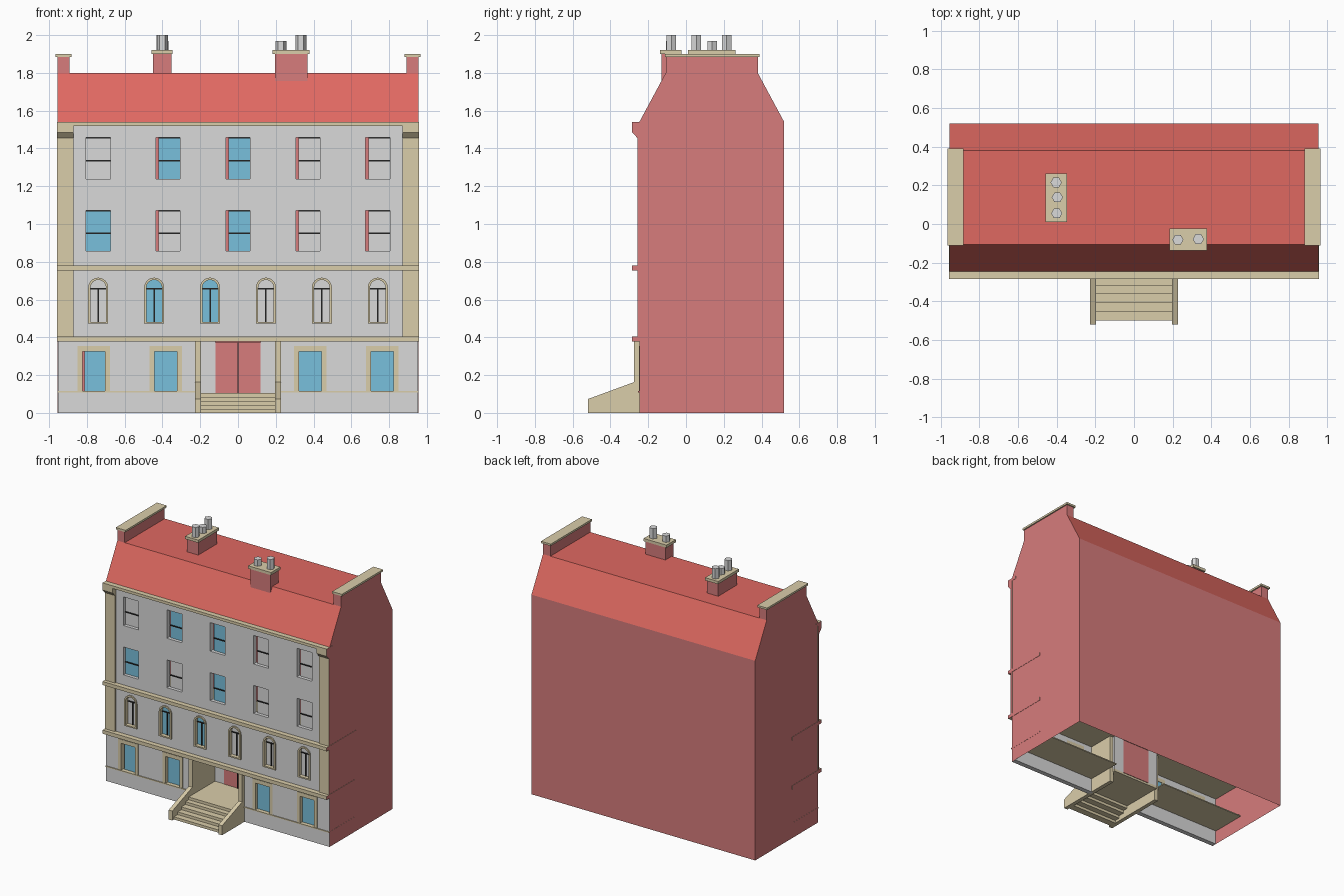
import bpy, bmesh, math
from mathutils import Vector

cube = bpy.data.objects.get("Cube")
if cube:
    bpy.data.objects.remove(cube, do_unlink=True)


def material(name, r, g, b):
    m = bpy.data.materials.new(name)
    m.use_nodes = True
    m.diffuse_color = (r, g, b, 1)
    m.node_tree.nodes["Principled BSDF"].inputs["Base Color"].default_value = (r, g, b, 1)
    return m


GREY = material("grey render", .70, .70, .70)
TAN = material("tan stone", .70, .61, .40)
PINK = material("pink brick", .68, .20, .20)
RED = material("red roof", .74, .14, .12)
BLUE = material("blue glass", .19, .53, .72)
BLACK = material("black bars", .015, .015, .015)


def finish(name, bm, *mats):
    bmesh.ops.recalc_face_normals(bm, faces=bm.faces[:])
    me = bpy.data.meshes.new(name)
    bm.to_mesh(me)
    bm.free()
    for m in mats:
        me.materials.append(m)
    ob = bpy.data.objects.new(name, me)
    bpy.context.scene.collection.objects.link(ob)
    return ob


def add_prism(bm, pts, a, b, axis="y"):
    """Extrude an outline from a to b along y (points are x, z) or x (points are y, z)."""
    def place(p, t):
        return (p[0], t, p[1]) if axis == "y" else (t, p[0], p[1])
    lo = [bm.verts.new(place(p, a)) for p in pts]
    hi = [bm.verts.new(place(p, b)) for p in pts]
    bm.faces.new(lo)
    bm.faces.new(hi[::-1])
    for i in range(len(pts)):
        j = (i + 1) % len(pts)
        bm.faces.new((lo[i], lo[j], hi[j], hi[i]))


def rect(x0, x1, z0, z1):
    return [(x0, z0), (x1, z0), (x1, z1), (x0, z1)]


def arch(c, half, z0, spring, n=12):
    arc = [(c + half * math.cos(math.pi * i / n), spring + half * math.sin(math.pi * i / n))
           for i in range(n + 1)]
    return [(c - half, z0), (c + half, z0)] + arc


def prism(name, mat, pts, a, b, axis="y"):
    bm = bmesh.new()
    add_prism(bm, pts, a, b, axis)
    return finish(name, bm, mat)


def box(name, mat, x0, x1, y0, y1, z0, z1):
    return prism(name, mat, rect(x0, x1, z0, z1), y0, y1)


def brick_ends(ob):
    """Outer end faces of stone trim are painted like the side walls."""
    ob.data.materials.append(PINK)
    for f in ob.data.polygons:
        if abs(f.normal.x) > .9 and abs(f.center.x) > .95:
            f.material_index = 1


def ring(name, mat, outer, inner, y0, y1):
    bm = bmesh.new()
    loops = [[bm.verts.new((x, y, z)) for x, z in pts]
             for pts, y in ((outer, y0), (inner, y0), (inner, y1), (outer, y1))]
    n = len(outer)
    for k in range(4):
        p, q = loops[k], loops[(k + 1) % 4]
        for i in range(n):
            j = (i + 1) % n
            bm.faces.new((p[i], p[j], q[j], q[i]))
    return finish(name, bm, mat)


# Hollow shell: side walls, back wall and mansard roof
W, FRONT, INNER = .955, -.247, -.21
bm = bmesh.new()
add_prism(bm, [(FRONT, 0), (FRONT, 1.54), (-.107, 1.8), (.38, 1.8), (.52, 1.54), (.52, 0)], -W, W, "x")
bmesh.ops.recalc_face_normals(bm, faces=bm.faces[:])
bmesh.ops.delete(bm, geom=[f for f in bm.faces if f.normal.y < -.95 or f.normal.z < -.9], context="FACES")
for f in bm.faces:
    f.material_index = 1 if f.normal.z > .1 else 0
finish("walls_and_roof", bm, PINK, RED)

# Window layout
tall_x = [-.74, -.37, 0, .37, .74]
arch_x = [-.74, -.444, -.148, .148, .444, .74]
ground_x = [-.764, -.383, .383, .764]
rows = [("third_floor", 1.238, 1.458, 1.335, (1, 2)), ("second_floor", .857, 1.072, .95, (0, 2))]

# Facade with openings
cut = bmesh.new()
holes = [rect(x - .064, x + .064, r[1], r[2]) for r in rows for x in tall_x]
holes += [arch(x, .048, .478, .663) for x in arch_x]
holes += [rect(x - .08, x + .08, .113, .35) for x in ground_x]
holes.append(rect(-.21, .21, -.1, .39))
for h in holes:
    add_prism(cut, h, -.4, -.1)
cutter = finish("opening_cutter", cut, GREY)
cutter.hide_render = True
facade = box("facade", GREY, -.953, .953, FRONT, INNER, 0, 1.525)
mod = facade.modifiers.new("openings", "BOOLEAN")
mod.object = cutter
mod.solver = "EXACT"
deps = bpy.context.evaluated_depsgraph_get()
facade.data = bpy.data.meshes.new_from_object(facade.evaluated_get(deps))
facade.modifiers.clear()
bpy.data.objects.remove(cutter, do_unlink=True)

# Sash windows of the two upper floors
for floor, z0, z1, bar, blue in rows:
    for i, x in enumerate(tall_x):
        gap = .014 if i else 0
        box(floor + "_pane", BLUE if i in blue else GREY, x - .064 + gap, x + .064, -.222, -.214, z0, z1)
        box(floor + "_sash_bar", BLACK, x - .064 + gap, x + .064, -.228, -.222, bar - .004, bar + .004)
        box(floor + "_top_bar", BLACK, x - .064 + gap, x + .064, -.226, -.222, z1 - .006, z1)

# Arched first floor windows
for i, x in enumerate(arch_x):
    ring("arched_frame", TAN, arch(x, .053, .472, .663), arch(x, .041, .482, .663), -.257, INNER)
    prism("arched_pane", BLUE if i in (1, 2) else GREY, arch(x, .045, .48, .663), -.226, -.218)
    box("arched_crossbar", BLACK, x - .041, x + .041, -.232, -.226, .652, .66)
    box("arched_mullion", BLACK, x - .004, x + .004, -.232, -.226, .482, .655)

# Ground floor windows
for i, x in enumerate(ground_x):
    for s in (-1, 1):
        a, b = sorted((x + s * .06, x + s * .086))
        box("ground_window_jamb", TAN, a, b, -.25, INNER, .115, .325)
    box("ground_window_head", TAN, x - .086, x + .086, -.25, INNER, .325, .355)
    box("ground_window_pane", BLUE, x - .06 + (0 if i else .012), x + .06, -.222, -.214, .115, .325)

# Floor slabs that show as string courses, and the eaves cornice
for name, y0, y1, z0, z1 in (("first_floor_course", -.285, .07, .377, .405),
                             ("second_floor_course", -.285, .07, .753, .78),
                             ("eaves_cornice", -.285, -.2, 1.52, 1.541)):
    brick_ends(box(name, TAN, -.957, .957, y0, y1, z0, z1))

for s, side in ((-1, "right"), (1, "left")):
    # Plinth ledge, corner pilaster and its capital
    a, b = sorted((s * .225, s * .956))
    brick_ends(box(side + "_plinth_ledge", TAN, a, b, -.253, .07, .109, .117))
    a, b = sorted((s * .87, s * .957))
    brick_ends(box(side + "_pilaster", TAN, a, b, -.257, -.24, .405, 1.455))
    brick_ends(prism(side + "_capital", TAN,
                     [(-.257, 1.455), (-.285, 1.485), (-.285, 1.521), (-.24, 1.521), (-.24, 1.455)], a, b, "x"))
    # Gable parapet with coping
    a, b = sorted((s * .892, s * W))
    box(side + "_parapet", PINK, a, b, -.107, .38, 1.78, 1.887)
    a, b = sorted((s * .882, s * .965))
    box(side + "_coping", TAN, a, b, -.112, .39, 1.885, 1.9)
    # Porch wall and sloping stair wall
    a, b = sorted((s * .197, s * .228))
    box(side + "_porch_wall", TAN, a, b, -.275, 0, 0, .378)
    prism(side + "_stair_wall", TAN, [(-.52, 0), (-.52, .073), (-.275, .163), (-.275, 0)], a, b, "x")
    # Wall beside the door
    a, b = sorted((s * .118, s * .2))
    box(side + "_door_surround", GREY, a, b, 0, .02, .1, .378)

# Porch landing, steps and double door
box("landing", TAN, -.2, .2, -.32, .02, .084, .105)
step_y = [-.5, -.455, -.41, -.36, -.32]
for i in range(4):
    box("step", TAN, -.2, .2, step_y[i], step_y[i + 1] + .008, .021 * i, .021 * (i + 1))
box("double_door", PINK, -.118, .118, -.004, .024, .1, .372)
box("door_gap", BLACK, -.003, .003, -.009, -.004, .105, .372)

# Chimneys with hexagonal pots: stack, cap, then pots as x, y, top
chimneys = [("right_chimney", (-.45, -.353, .02, .25, 1.79), (-.458, -.346, .01, .262),
             [(-.4, .055, 2), (-.397, .138, 1.97), (-.403, .215, 2)]),
            ("left_chimney", (.197, .368, -.13, -.03, 1.745), (.183, .378, -.137, -.023),
             [(.227, -.082, 1.97), (.333, -.078, 2)])]
for name, (x0, x1, y0, y1, z0), cap, pots in chimneys:
    box(name + "_stack", PINK, x0, x1, y0, y1, z0, 1.902)
    box(name + "_cap", TAN, *cap, 1.9, 1.921)
    for x, y, top in pots:
        hexagon = [(x + .029 * math.cos(k * math.pi / 3), y + .029 * math.sin(k * math.pi / 3)) for k in range(6)]
        pot = prism(name + "_pot", GREY, hexagon, 0, top - 1.915)
        for v in pot.data.vertices:
            v.co = Vector((v.co.x, v.co.z, 1.915 + v.co.y))
        pot.data.flip_normals()
